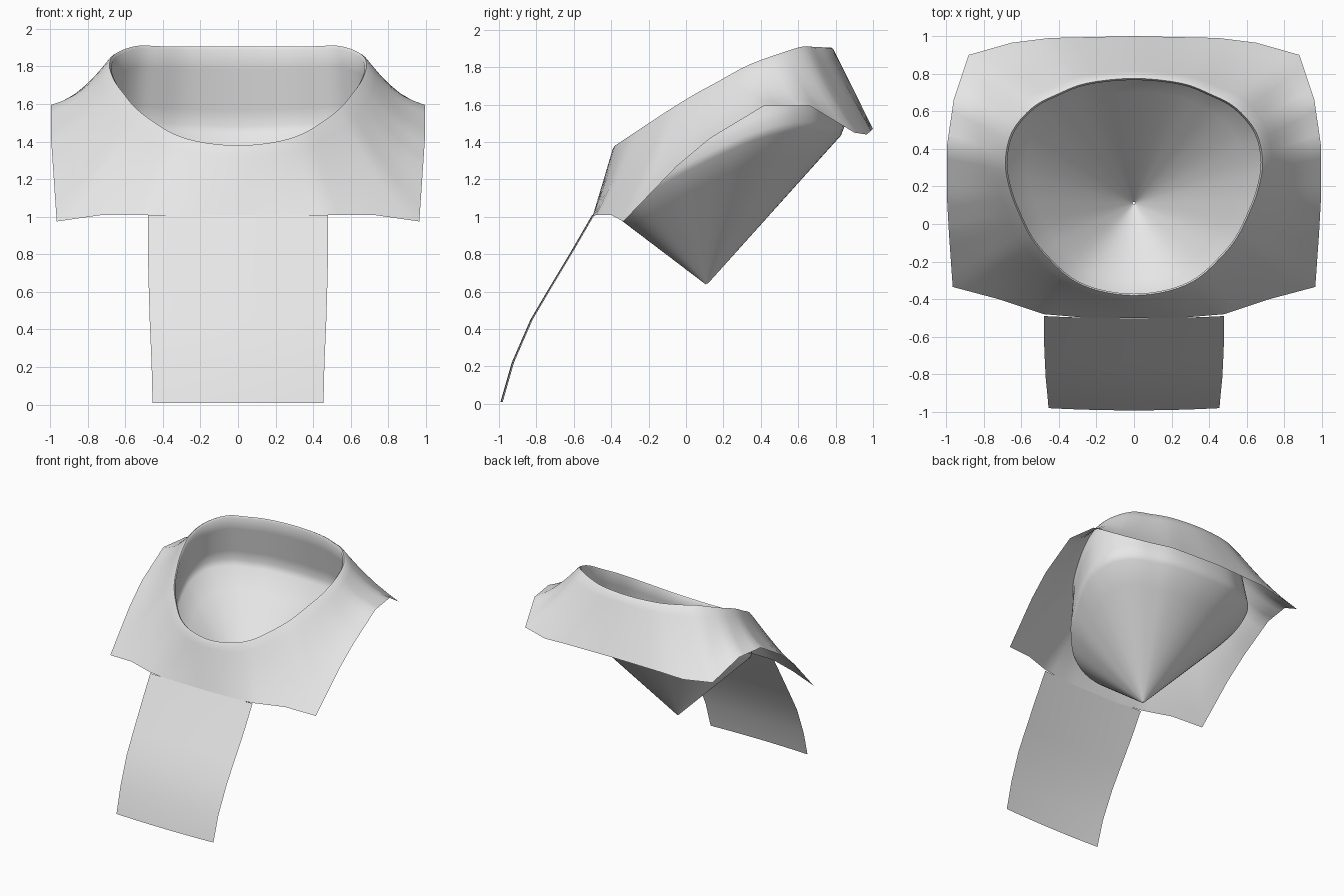
import bpy
import math
from mathutils import Vector

cube = bpy.data.objects.get("Cube")
if cube:
    bpy.data.objects.remove(cube, do_unlink=True)

grey = bpy.data.materials.new("light grey")
grey.use_nodes = True
grey.diffuse_color = (0.8, 0.8, 0.8, 1)
grey.node_tree.nodes["Principled BSDF"].inputs["Base Color"].default_value = (0.8, 0.8, 0.8, 1)

STEPS = 4
APEX = Vector((0, 0.11, 0.635))

# Half outlines from front centre round to back centre
HEM = [(0, -.5, 1), (.24, -.5, 1), (.48, -.48, 1.01), (.72, -.4, 1.01),
       (.965, -.335, .975), (.985, -.05, 1.27), (.995, .13, 1.42),
       (.995, .42, 1.595), (.96, .66, 1.595), (.88, .9, 1.45),
       (.65, .965, 1.44), (.45, .99, 1.46), (0, 1, 1.47)]
RIM = [(0, -.38), (.19, -.355), (.34, -.29), (.47, -.17), (.55, -.07),
       (.61, .05), (.66, .18), (.685, .33), (.65, .49), (.54, .62),
       (.41, .69), (.25, .75), (0, .775)]
# Height of the rim along its depth
RIM_RISE = [(-.38, 1.38), (-.2, 1.5), (0, 1.63), (.33, 1.81), (.6, 1.91), (.78, 1.905)]


def rim_height(y):
    for (y0, z0), (y1, z1) in zip(RIM_RISE, RIM_RISE[1:]):
        if y <= y1:
            return z0 + (z1 - z0) * (y - y0) / (y1 - y0)
    return RIM_RISE[-1][1]


def mirrored(half):
    """Close a half outline across the middle."""
    pts = [Vector(p) for p in half]
    other = [Vector((-p.x, p.y, p.z)) for p in reversed(pts[1:-1])]
    return pts + other


def resample(loop, smooth):
    """Subdivide a closed loop, straight or as a smooth spline."""
    out, n = [], len(loop)
    for i in range(n):
        a, b, c, d = (loop[(i + k) % n] for k in (-1, 0, 1, 2))
        for s in range(STEPS):
            t = s / STEPS
            if smooth:
                out.append(b + (c - a) * t / 2 + (a * 2 - b * 5 + c * 4 - d) * t * t / 2
                           + (b * 3 - a - c * 3 + d) * t ** 3 / 2)
            else:
                out.append(b.lerp(c, t))
    return out


def loft(name, rows, closed):
    """Make one smooth sheet through rows of equal length."""
    n = len(rows[0])
    verts = [v for row in rows for v in row]
    faces = []
    for r in range(len(rows) - 1):
        for i in range(n if closed else n - 1):
            j = (i + 1) % n
            faces.append((r * n + i, r * n + j, (r + 1) * n + j, (r + 1) * n + i))
    mesh = bpy.data.meshes.new(name)
    mesh.from_pydata(verts, [], faces)
    mesh.materials.append(grey)
    mesh.polygons.foreach_set("use_smooth", [True] * len(faces))
    mesh.update()
    obj = bpy.data.objects.new(name, mesh)
    bpy.context.collection.objects.link(obj)
    return obj


def blend(a, b, t, sag=0):
    """Row between two loops, dipping at the sides."""
    drop = sag * math.sin(math.pi * t)
    return [p.lerp(q, t) - Vector((0, 0, drop * abs(p.x))) for p, q in zip(a, b)]


hem = resample(mirrored(HEM), False)
rim = resample(mirrored([(x, y, rim_height(y)) for x, y in RIM]), True)
middle = Vector((0, .2, 1.65))

# Flared collar from rim to hem, with a thin rolled lip
lip = [p + (p - middle) * .02 + Vector((0, 0, -.012)) for p in rim]
skirt_rows = [blend(lip, hem, t, .05) for t in (1, .8, .6, .4, .25, .12, 0)]
loft("flared_collar", skirt_rows + [rim], True)

# Wall inside the opening, leading down to a cone
inner = [p + (middle - p) * .015 + Vector((0, 0, -.012)) for p in rim]
base = []
for p in rim:
    y = .23 + (p.y - .2) * 1.08
    z = 1.02 + .353 * (y + .395) + .3 * p.x ** 2
    base.append(Vector((p.x * 1.05, y, z)))
wall = [rim] + [blend(inner, base, t) for t in (0, .25, .5, .75, .95)]
tip = [APEX] * len(base)
cone = [blend(base, tip, t) for t in (.03, .2, .4, .6, .8, .99)]
loft("inner_cone", wall + cone, True)

# Long curved front flap hanging from the collar
FLAP = [(.48, -.49, 1.01), (.48, -.6, .82), (.475, -.72, .62),
        (.47, -.82, .45), (.46, -.92, .22), (.455, -.98, .01)]
flap_rows = []
for w, y, z in FLAP:
    cols = [k / 8 for k in range(-8, 9)]
    flap_rows.append([(w * c, y - .012 * (1 - c * c), z) for c in cols])
loft("front_flap", flap_rows, False)
